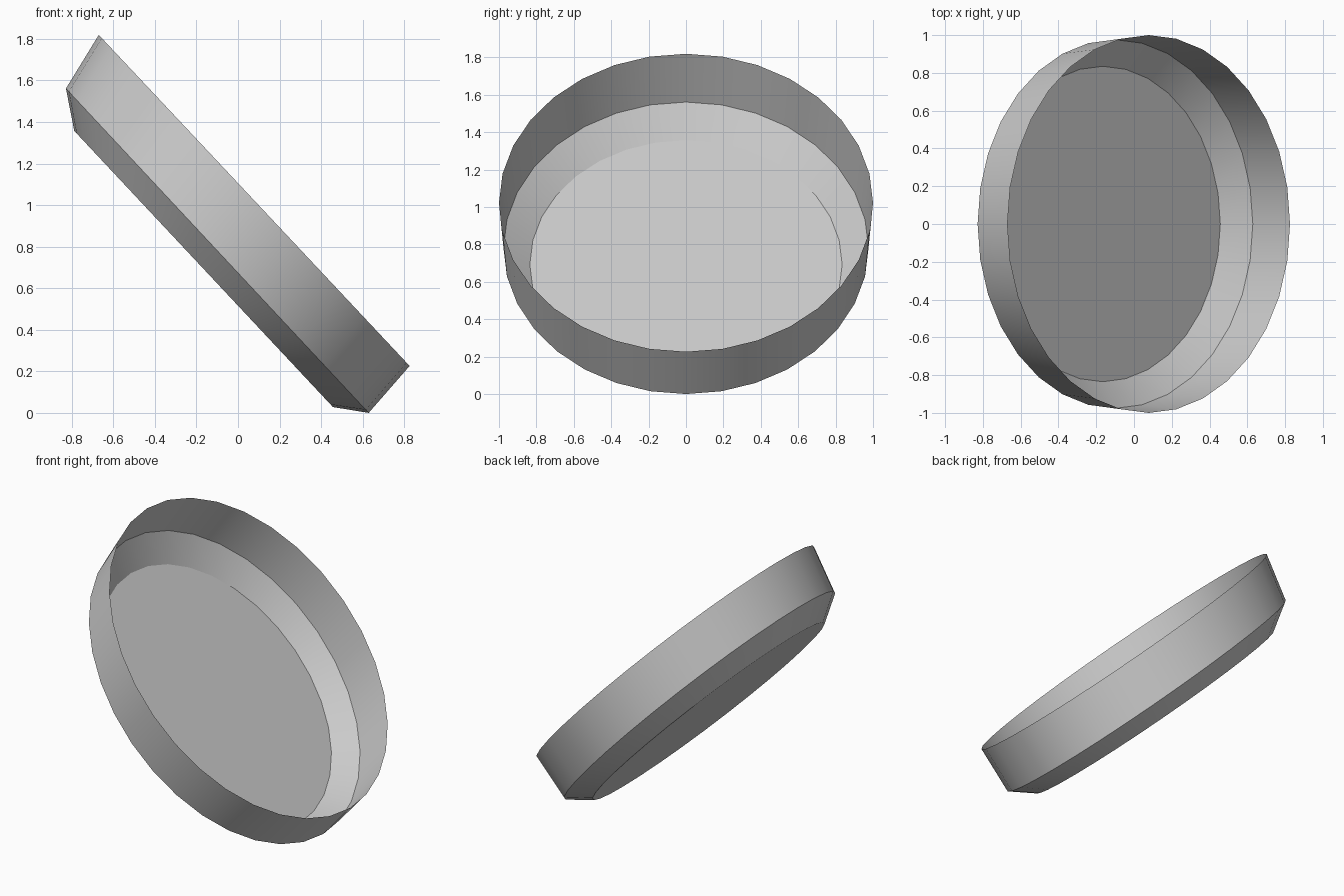
import bpy, bmesh, math
from mathutils import Vector

if "Cube" in bpy.data.objects:
    bpy.data.objects.remove(bpy.data.objects["Cube"])

SIDES = 32

# Tilted rings in the xz plane: upper end, lower end, half width in y
rings = [
    ((-0.788, 1.357), (0.457, 0.028), 0.835),  # floor edge
    ((-0.828, 1.561), (0.629, 0.000), 0.976),  # bevel edge
    ((-0.670, 1.819), (0.826, 0.226), 1.000),  # open rim
]


def add_ring(bm, upper, lower, half_y):
    a = Vector((upper[0], 0, upper[1]))
    b = Vector((lower[0], 0, lower[1]))
    centre, half = (a + b) / 2, (b - a) / 2
    verts = []
    for i in range(SIDES):
        t = math.tau * i / SIDES
        verts.append(bm.verts.new(
            centre + half * math.cos(t) + Vector((0, half_y * math.sin(t), 0))))
    return verts


# Shallow open dish: floor, bevel band and wall as one thin sheet
bm = bmesh.new()
loops = [add_ring(bm, *r) for r in rings]
bm.faces.new(loops[0][::-1])
for low, high in zip(loops, loops[1:]):
    for i in range(SIDES):
        j = (i + 1) % SIDES
        bm.faces.new((low[i], low[j], high[j], high[i]))

mesh = bpy.data.meshes.new("tilted_dish")
bm.to_mesh(mesh)
bm.free()
dish = bpy.data.objects.new("tilted_dish", mesh)
bpy.context.collection.objects.link(dish)

# Smooth walls with crisp edges between the bands
bpy.context.view_layer.objects.active = dish
dish.select_set(True)
bpy.ops.object.shade_smooth_by_angle(angle=math.radians(30))
